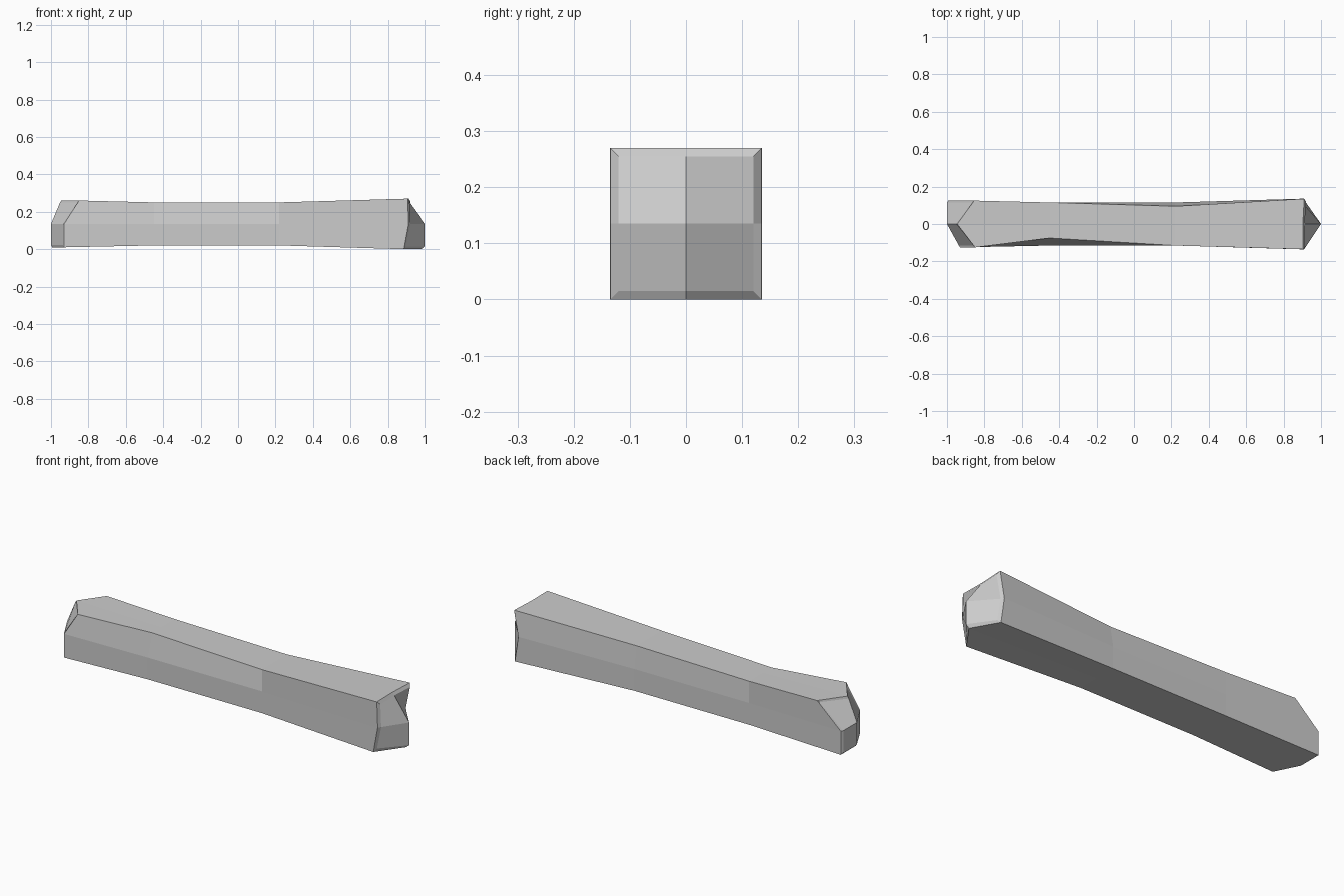
import bpy, bmesh

if "Cube" in bpy.data.objects:
    bpy.data.objects.remove(bpy.data.objects["Cube"])

CZ = 0.135  # height of the beam's axis
# unit square outline: corners and midpoints, from front-top towards the back
RING = [(-1, 1), (0, 1), (1, 1), (1, 0), (1, -1), (0, -1), (-1, -1), (-1, 0)]

bm = bmesh.new()


def ring(xs, half, shift=None):
    """Eight points around the axis; shift moves a corner sideways."""
    shift = shift or {}
    return [bm.verts.new((xs[i], y * half + shift.get(i, 0), CZ + z * half))
            for i, (y, z) in enumerate(RING)]


def bridge(a, b):
    for i in range(8):
        j = (i + 1) % 8
        bm.faces.new((a[i], a[j], b[j], b[i]))


def cap(r, x):
    """Close an end with four quads meeting at its centre."""
    c = bm.verts.new((x, 0, CZ))
    for i in (0, 2, 4, 6):
        bm.faces.new((r[i - 1], r[i], r[i + 1], c))


# chipped ends: one x per outline point
left = [-0.85, -0.945, -0.855, -0.993, -0.993, -0.993, -0.93, -0.93]
right = [0.905, 0.903, 0.91, 0.885, 0.905, 0.982, 0.885, 0.91]

rings = [
    ring([x - 0.007 for x in left], 0.114),      # left inner rim
    ring(left, 0.125),                           # left end
    ring([-0.45] * 8, 0.115, {0: 0.04}),         # shaved front edge
    ring([0.22] * 8, 0.115, {2: -0.02}),         # shaved back edge
    ring(right, 0.135),                          # right end
    ring([x + (0.018 if i == 5 else 0.01) for i, x in enumerate(right)], 0.12),
]
for a, b in zip(rings, rings[1:]):
    bridge(a, b)
cap(rings[0], -1.0)
cap(rings[-1], 1.0)

bmesh.ops.recalc_face_normals(bm, faces=bm.faces)
mesh = bpy.data.meshes.new("wooden_beam")
bm.to_mesh(mesh)
bm.free()
beam = bpy.data.objects.new("wooden_beam", mesh)
bpy.context.collection.objects.link(beam)
